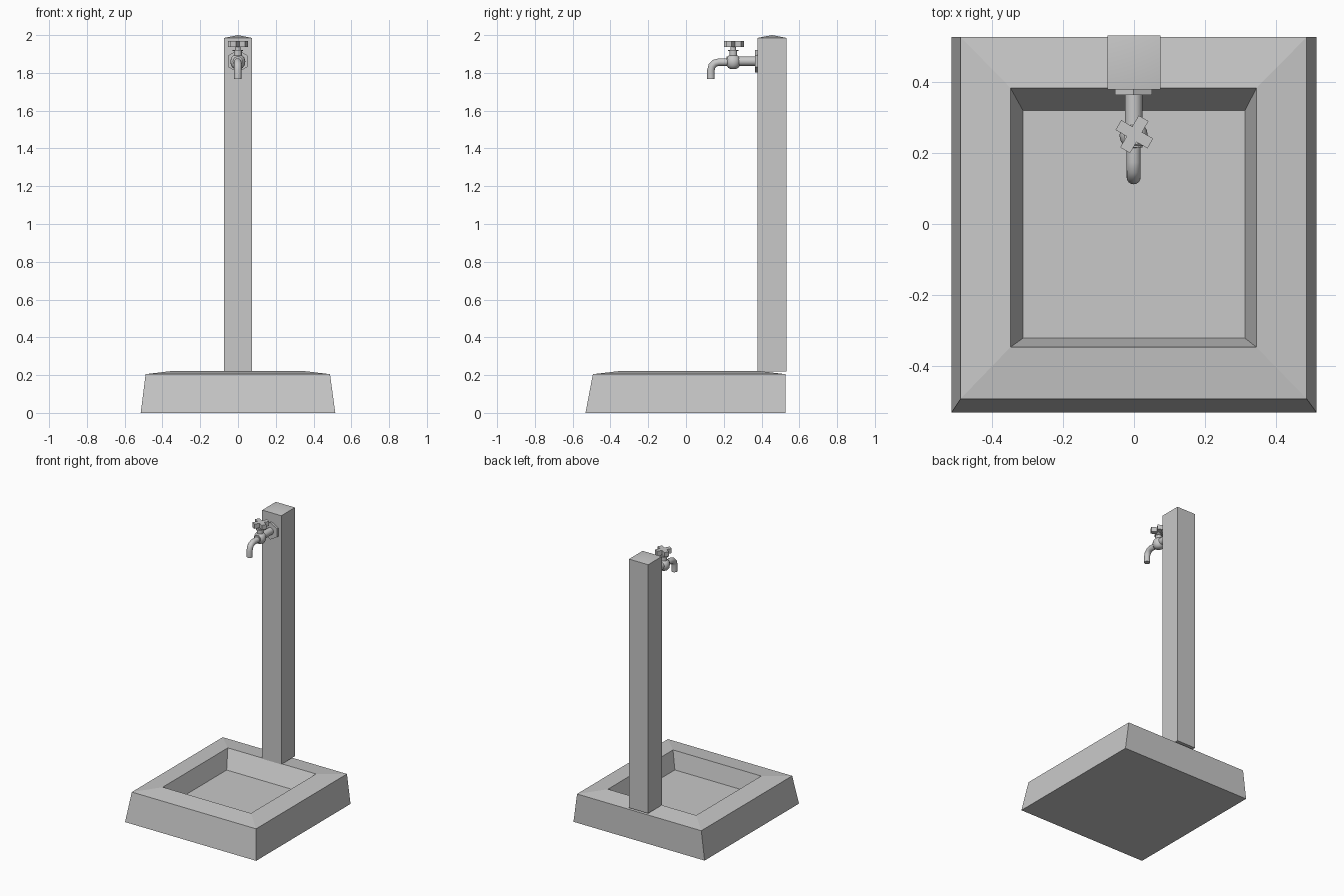
import bpy, bmesh, math
from mathutils import Matrix, Vector

cube = bpy.data.objects.get("Cube")
if cube:
    bpy.data.objects.remove(cube, do_unlink=True)

grey = bpy.data.materials.new("stone grey")
grey.use_nodes = True
grey.diffuse_color = (0.58, 0.58, 0.58, 1)
grey.node_tree.nodes["Principled BSDF"].inputs["Base Color"].default_value = (0.58, 0.58, 0.58, 1)

CX, PIPE_Z = -0.001, 1.862   # tap centre line


def finish(name, bm, smooth=False):
    bmesh.ops.recalc_face_normals(bm, faces=bm.faces)
    mesh = bpy.data.meshes.new(name)
    bm.to_mesh(mesh)
    bm.free()
    obj = bpy.data.objects.new(name, mesh)
    bpy.context.collection.objects.link(obj)
    mesh.materials.append(grey)
    if smooth:
        bpy.ops.object.select_all(action='DESELECT')
        obj.select_set(True)
        bpy.context.view_layer.objects.active = obj
        bpy.ops.object.shade_smooth_by_angle(angle=math.radians(40))
    return obj


def loft(name, rings, smooth=False):
    """Skin a list of equal-sized point rings and cap both ends."""
    bm = bmesh.new()
    loops = [[bm.verts.new(p) for p in ring] for ring in rings]
    n = len(loops[0])
    for a, b in zip(loops, loops[1:]):
        for i in range(n):
            j = (i + 1) % n
            bm.faces.new((a[i], a[j], b[j], b[i]))
    bm.faces.new(loops[0])
    bm.faces.new(loops[-1])
    return finish(name, bm, smooth)


def rect(x0, x1, y0, y1, z):
    return [(x0, y0, z), (x1, y0, z), (x1, y1, z), (x0, y1, z)]


def circle(centre, direction, radius, n=16):
    """Ring in the plane spanned by x and the normal to the direction."""
    d = Vector(direction).normalized()
    u = Vector((1, 0, 0))
    v = d.cross(u)
    turn = 2 * math.pi / n
    return [Vector(centre) + radius * (math.cos(i * turn) * u + math.sin(i * turn) * v)
            for i in range(n)]


def lathe(name, axis, profile):
    """Turned part from (position, radius) pairs along y or z."""
    rings = []
    for pos, radius in profile:
        centre = (CX, pos, PIPE_Z) if axis == 'y' else (CX, 0.25, pos)
        direction = (0, 1, 0) if axis == 'y' else (0, 0, 1)
        rings.append(circle(centre, direction, radius))
    return loft(name, rings, smooth=True)


# Basin: tapered outer walls, sloping rim and sunken floor
loft("basin", [
    rect(-0.515, 0.515, -0.532, 0.527, 0),
    rect(-0.489, 0.487, -0.493, 0.527, 0.205),
    rect(-0.348, 0.345, -0.347, 0.383, 0.222),
    rect(-0.313, 0.313, -0.322, 0.32, 0.098),
])

# Post with a shallow pyramid cap
bm = bmesh.new()
low = [bm.verts.new(p) for p in rect(-0.075, 0.075, 0.379, 0.532, 0.219)]
top = [bm.verts.new(p) for p in rect(-0.075, 0.075, 0.379, 0.532, 1.985)]
apex = bm.verts.new((0, 0.4555, 2.0))
bm.faces.new(low)
for i in range(4):
    j = (i + 1) % 4
    bm.faces.new((low[i], low[j], top[j], top[i]))
    bm.faces.new((top[i], top[j], apex))
finish("post", bm, smooth=True)

# Hexagonal wall flange, corner upwards
flange = []
for y in (0.364, 0.381):
    flange.append([(CX + 0.06 * math.sin(math.radians(60 * i)), y,
                    PIPE_Z + 0.06 * math.cos(math.radians(60 * i))) for i in range(6)])
loft("wall_flange", flange)

# Inlet pipe and rounded valve body
lathe("inlet_pipe", 'y', [(0.365, 0.025), (0.215, 0.025)])
lathe("valve_body", 'z', [(1.82, 0.012), (1.826, 0.026), (1.84, 0.036), (1.86, 0.04),
                          (1.878, 0.036), (1.89, 0.027), (1.893, 0.021), (1.915, 0.021),
                          (1.915, 0.027), (1.922, 0.027), (1.922, 0.015), (1.94, 0.015)])

# Spout: straight run, coarse quarter bend, downward outlet
spout = [circle((CX, 0.25, 1.857), (0, -1, 0), 0.02)]
BEND = 0.042
for step in range(4):
    a = math.radians(30 * step)
    centre = (CX, 0.174 - BEND * math.sin(a), 1.857 - BEND * (1 - math.cos(a)))
    spout.append(circle(centre, (0, -math.cos(a), -math.sin(a)), 0.02))
spout.append(circle((CX, 0.132, 1.768), (0, 0, -1), 0.02))
loft("spout", spout, smooth=True)

# Cross handle: four arms around a square hub, turned off axis
ARM, HALF = 0.052, 0.016
outline = []
for k in range(4):
    spin = Matrix.Rotation(math.radians(90 * k - 30), 3, 'Z')
    for corner in ((HALF, -HALF), (ARM, -HALF), (ARM, HALF)):
        outline.append(spin @ Vector((*corner, 0)) + Vector((0.001, 0.253, 0)))
loft("cross_handle", [[p + Vector((0, 0, z)) for p in outline] for z in (1.937, 1.97)])
